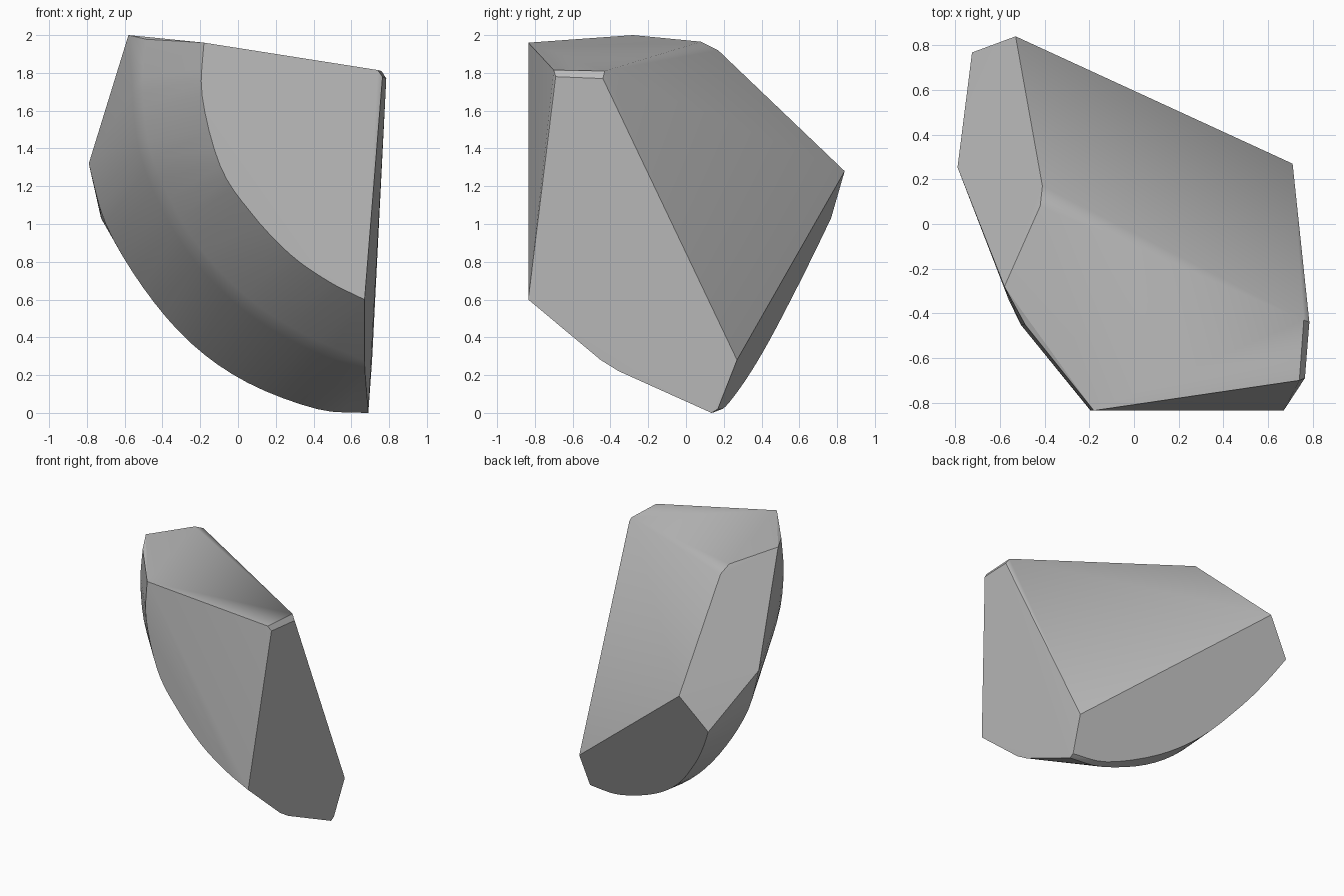
import bpy, bmesh, math
from mathutils import Vector

cube = bpy.data.objects.get("Cube")
if cube:
    bpy.data.objects.remove(cube, do_unlink=True)

STEPS = 4


def smooth_path(pts):
    """Catmull-Rom curve through the given points."""
    p = [Vector(q) for q in pts]
    p = [2 * p[0] - p[1]] + p + [2 * p[-1] - p[-2]]
    out = []
    for a, b, c, d in zip(p, p[1:], p[2:], p[3:]):
        for i in range(STEPS):
            t = i / STEPS
            out.append(0.5 * (2 * b + (c - a) * t
                              + (2 * a - 5 * b + 4 * c - d) * t ** 2
                              + (3 * b - a - 3 * c + d) * t ** 3))
    return out + [p[-2]]


def arc(xz, depth):
    """Sweep of x, z pairs with y given by a depth rule."""
    return smooth_path([(x, depth(x, z), z) for x, z in xz])


def blend(ring_a, ring_b, t):
    return [a.lerp(b, t) for a, b in zip(ring_a, ring_b)]


# Curved outer side: front rim, middle bend, outer rim and back rim
front_rim = arc([(-.18, 1.96), (-.19, 1.68), (-.095, 1.31), (.06, 1.07),
                 (.275, .84), (.49, .69), (.67, .60)], lambda x, z: -.835)
middle = arc([(-.52, 1.98), (-.54, 1.7), (-.49, 1.35), (-.28, .92),
              (.01, .6), (.33, .39), (.67, .245)], lambda x, z: -.41)
outer_rim = arc([(-.79, 1.32), (-.7, 1.0), (-.5, .66), (-.25, .37),
                 (.05, .16), (.42, .02), (.69, 0)], lambda x, z: .19 - .08 * x)
back_rim = arc([(-.725, 1.03), (-.62, .85), (-.48, .65), (-.24, .38),
                (.05, .18), (.42, .035), (.69, .02)],
               lambda x, z: .254 + .403 * z - .136 * x)

points = front_rim + outer_rim + back_rim
points += blend(middle, front_rim, .1) + blend(middle, outer_rim, .1)

# Cut corners of the flat sides, with small eased edges
points += [Vector(c) for c in (
    (-.58, -.28, 2), (-.42, .08, 1.965), (-.41, .17, 1.92),
    (.74, -.70, 1.815), (.765, -.69, 1.78), (.76, -.43, 1.81),
    (.785, -.44, 1.77), (.71, .27, .28), (-.53, .84, 1.28))]

# Stone body wrapped around all rims and corners
bm = bmesh.new()
for p in points:
    bm.verts.new(p)
hull = bmesh.ops.convex_hull(bm, input=bm.verts)
loose = {g for g in hull["geom_interior"] + hull["geom_unused"]
         if isinstance(g, bmesh.types.BMVert)}
bmesh.ops.delete(bm, geom=list(loose), context='VERTS')
bmesh.ops.dissolve_limit(bm, angle_limit=math.radians(1),
                         verts=bm.verts, edges=bm.edges)
bmesh.ops.recalc_face_normals(bm, faces=bm.faces)
mesh = bpy.data.meshes.new("stone_chunk")
bm.to_mesh(mesh)
bm.free()
stone = bpy.data.objects.new("stone_chunk", mesh)
bpy.context.collection.objects.link(stone)

# Plain grey stone
grey = bpy.data.materials.new("stone_grey")
grey.use_nodes = True
colour = (.5, .5, .5, 1)
grey.diffuse_color = colour
grey.node_tree.nodes["Principled BSDF"].inputs["Base Color"].default_value = colour
mesh.materials.append(grey)

# Soft shading with crisp cut edges
bpy.ops.object.select_all(action='DESELECT')
stone.select_set(True)
bpy.context.view_layer.objects.active = stone
bpy.ops.object.shade_smooth_by_angle(angle=math.radians(24))
weighted = stone.modifiers.new("even_shading", 'WEIGHTED_NORMAL')
weighted.keep_sharp = True
